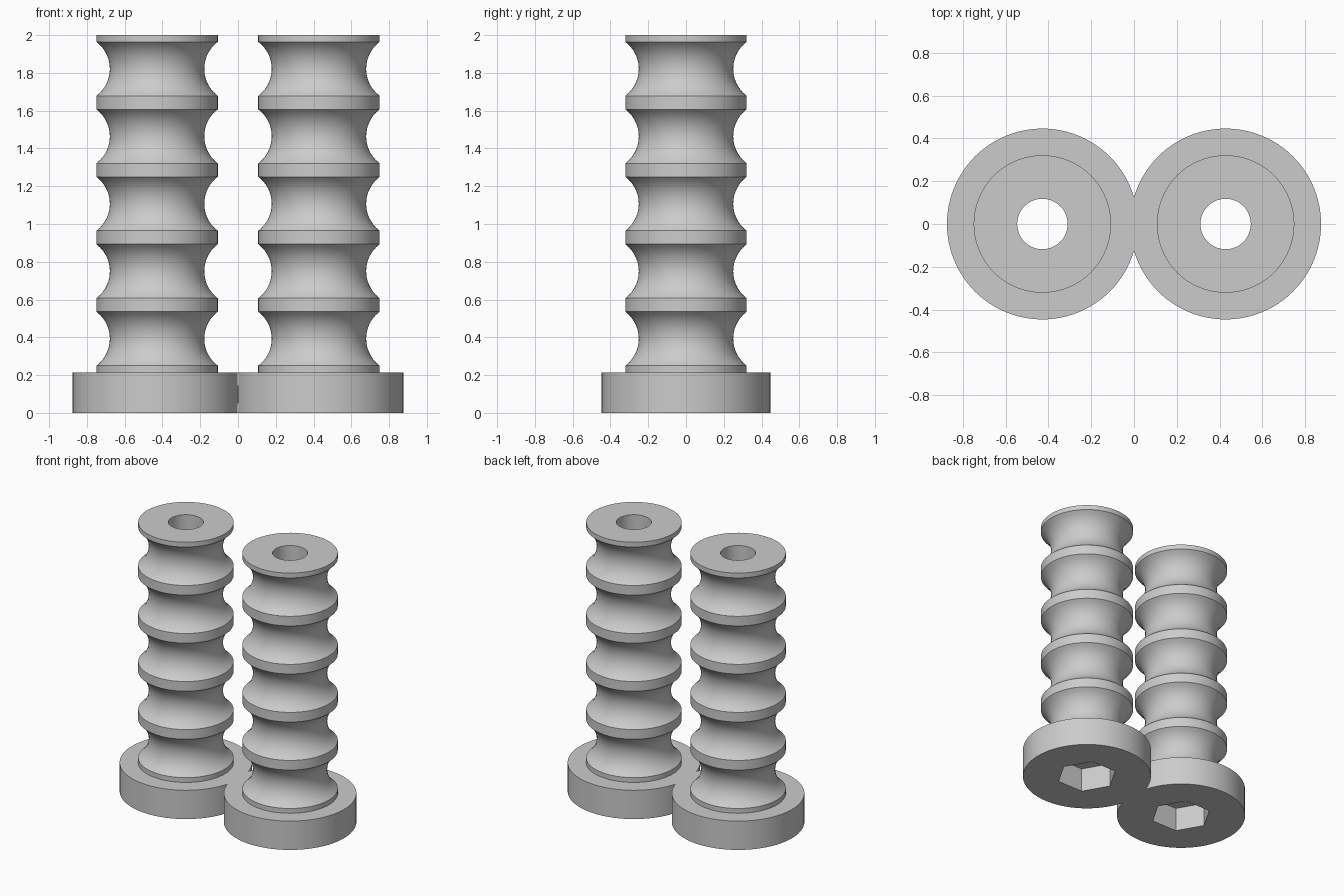
import bpy, bmesh
from math import cos, sin, pi, radians, sqrt

old = bpy.data.objects.get("Cube")
if old:
    bpy.data.objects.remove(old, do_unlink=True)

U = 1 / 28            # one millimetre in scene units
SEG = 96              # sides around each column
OFFSET = 12           # column axis distance from the middle
HEX_R = 5.85          # nut pocket corner radius

mat = bpy.data.materials.new("light grey")
mat.use_nodes = True
mat.diffuse_color = (0.6, 0.6, 0.6, 1)
mat.node_tree.nodes["Principled BSDF"].inputs["Base Color"].default_value = (0.6, 0.6, 0.6, 1)


def hex_radius(a):
    """Distance from the centre to a hexagon with corners on the x axis."""
    return HEX_R * cos(pi / 6) / cos(a % (pi / 3) - pi / 6)


def round_radius(r):
    return lambda a: r


# Closed section: nut pocket, flange, grooved shaft, top, bolt hole
section = [(hex_radius, 5), (hex_radius, 0)]
section += [(round_radius(r), z) for r, z in ((12.5, 0), (12.5, 6), (9, 6))]
for groove in range(5):
    centre = 11 + 10 * groove
    for i in range(17):
        z = -4 + i / 2
        section.append((round_radius(12 - sqrt(25 - z * z)), centre + z))
section += [(round_radius(r), z) for r, z in ((9, 56), (3.3, 56), (3.3, 5))]

# Revolve the section around the column axis
bm = bmesh.new()
angles = [2 * pi * i / SEG for i in range(SEG)]
rings = [[bm.verts.new(((OFFSET + f(a) * cos(a)) * U, f(a) * sin(a) * U, z * U))
          for a in angles] for f, z in section]
for k, ring in enumerate(rings):
    above = rings[(k + 1) % len(rings)]
    for i in range(SEG):
        j = (i + 1) % SEG
        bm.faces.new((ring[i], ring[j], above[j], above[i]))

# Trim the flange at the middle so the two halves join cleanly
bmesh.ops.bisect_plane(bm, geom=bm.verts[:] + bm.edges[:] + bm.faces[:],
                       plane_co=(0, 0, 0), plane_no=(-1, 0, 0), clear_outer=True)
bmesh.ops.recalc_face_normals(bm, faces=bm.faces)
mesh = bpy.data.meshes.new("grooved_columns")
bm.to_mesh(mesh)
bm.free()
mesh.materials.append(mat)
columns = bpy.data.objects.new("grooved_columns", mesh)
bpy.context.collection.objects.link(columns)

# Second column
mirror = columns.modifiers.new("mirror", 'MIRROR')
mirror.use_axis = (True, False, False)
mirror.use_clip = True

bpy.ops.object.select_all(action='DESELECT')
columns.select_set(True)
bpy.context.view_layer.objects.active = columns
bpy.ops.object.shade_smooth_by_angle(angle=radians(30))
